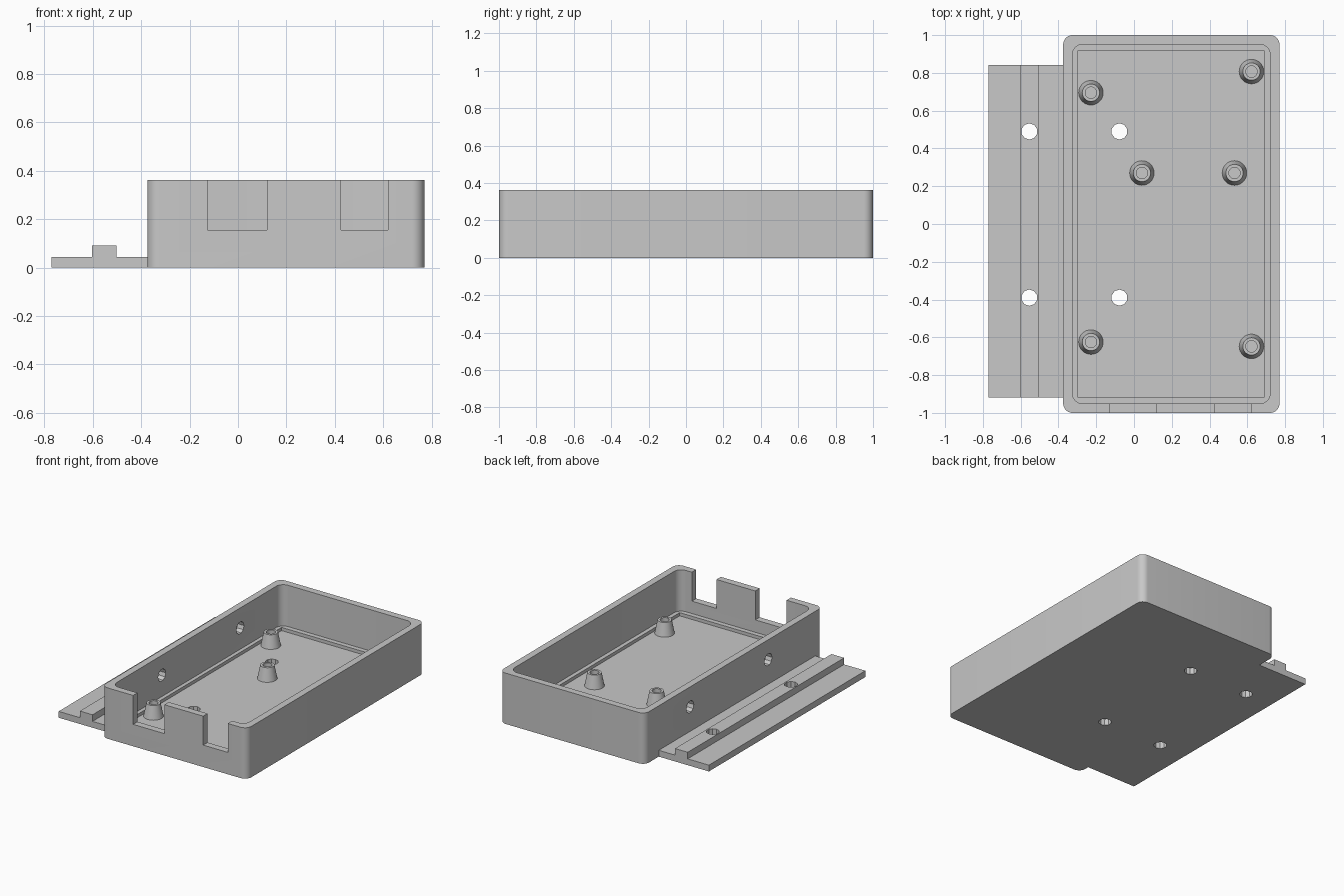
import bpy
import bmesh
import math
from mathutils import Matrix

if "Cube" in bpy.data.objects:
    bpy.data.objects.remove(bpy.data.objects["Cube"], do_unlink=True)

# Single flat grey plastic
grey = bpy.data.materials.new("plain grey")
grey.use_nodes = True
colour = (0.58, 0.58, 0.58, 1)
grey.diffuse_color = colour
grey.node_tree.nodes["Principled BSDF"].inputs["Base Color"].default_value = colour


def make(name, bm):
    bmesh.ops.recalc_face_normals(bm, faces=bm.faces)
    mesh = bpy.data.meshes.new(name)
    bm.to_mesh(mesh)
    bm.free()
    mesh.materials.append(grey)
    obj = bpy.data.objects.new(name, mesh)
    bpy.context.collection.objects.link(obj)
    return obj


def prism(name, points, shift):
    """Extrude a closed outline of 3D points along a vector."""
    bm = bmesh.new()
    face = bm.faces.new([bm.verts.new(p) for p in points])
    new = bmesh.ops.extrude_face_region(bm, geom=[face])["geom"]
    bmesh.ops.translate(bm, vec=shift, verts=[v for v in new if isinstance(v, bmesh.types.BMVert)])
    return make(name, bm)


def block(name, x0, x1, y0, y1, z0, z1, radius=0, steps=8):
    """Box with optional rounded upright corners."""
    points = []
    corners = [(x1, y1, -1, -1), (x0, y1, 1, -1), (x0, y0, 1, 1), (x1, y0, -1, 1)]
    for i, (x, y, sx, sy) in enumerate(corners):
        for k in range(steps + 1 if radius else 1):
            a = math.pi / 2 * (i + k / steps)
            points.append((x + radius * (sx + math.cos(a)),
                           y + radius * (sy + math.sin(a)), z0))
    return prism(name, points, (0, 0, z1 - z0))


def rod(name, centre, length, axis="Z", radius=0.043):
    bm = bmesh.new()
    turn = Matrix.Rotation(math.pi / 2, 4, "Y") if axis == "X" else Matrix()
    bmesh.ops.create_cone(bm, cap_ends=True, segments=10, radius1=radius, radius2=radius,
                          depth=length, matrix=Matrix.Translation(centre) @ turn)
    return make(name, bm)


def cut(target, cutter):
    cutter.hide_render = True
    mod = target.modifiers.new("cut", "BOOLEAN")
    mod.operation = "DIFFERENCE"
    mod.solver = "EXACT"
    mod.object = cutter
    bpy.context.view_layer.objects.active = target
    bpy.ops.object.modifier_apply(modifier=mod.name)
    bpy.data.objects.remove(cutter, do_unlink=True)


def smooth(obj):
    bpy.ops.object.select_all(action="DESELECT")
    obj.select_set(True)
    bpy.context.view_layer.objects.active = obj
    bpy.ops.object.shade_smooth_by_angle(angle=math.radians(28))


LEFT, RIGHT, WALL = -0.375, 0.77, 0.049
FLOOR, LEDGE, TOP = 0.045, 0.068, 0.362
HOLE_Y = (0.49, -0.39)

# Open tray: rounded shell, cavity, and shallow square recess inside a ledge
tray = block("tray", LEFT, RIGHT, -1, 1, 0, TOP, 0.05)
cut(tray, block("cavity", LEFT + WALL, RIGHT - WALL, -1 + WALL, 1 - WALL, LEDGE, 0.5, 0.055))
cut(tray, block("recess", -0.299, 0.692, -0.917, 0.917, FLOOR, 0.2))

# Connector notches in the front wall
for x0, x1 in ((-0.126, 0.12), (0.426, 0.62)):
    cut(tray, block("notch", x0, x1, -1.1, -0.93, 0.156, 0.5))

# Mounting rail along the right-hand side, a stepped profile
outline = [(-0.77, 0), (LEFT, 0), (LEFT, 0.045), (-0.503, 0.045),
           (-0.503, 0.092), (-0.603, 0.092), (-0.603, 0.045), (-0.77, 0.045)]
rail = prism("mounting_rail", [(x, -0.918, z) for x, z in outline], (0, 1.76, 0))

# Screw holes through floor, rail and side wall
for y in HOLE_Y:
    cut(tray, rod("floor_hole", (-0.077, y, 0), 0.4))
    cut(rail, rod("rail_hole", (-0.554, y, 0), 0.4))
    cut(tray, rod("wall_hole", (LEFT, y, 0.22), 0.2, "X"))

smooth(tray)
smooth(rail)

# Tapered hollow standoffs, turned from a profile and sunk slightly into the floor
BASE = FLOOR - 0.005
profile = [(0.066, BASE), (0.046, 0.14), (0.03, 0.14), (0.03, BASE)]
spots = [(-0.228, 0.695), (0.622, 0.807), (0.042, 0.27), (0.532, 0.27),
         (-0.228, -0.625), (0.622, -0.648)]
for i, (x, y) in enumerate(spots):
    bm = bmesh.new()
    verts = [bm.verts.new((r, 0, z)) for r, z in profile]
    edges = [bm.edges.new(pair) for pair in zip(verts, verts[1:] + verts[:1])]
    bmesh.ops.spin(bm, geom=verts + edges, cent=(0, 0, 0), axis=(0, 0, 1),
                   angle=2 * math.pi, steps=32)
    bmesh.ops.remove_doubles(bm, verts=bm.verts, dist=0.0005)
    post = make(f"standoff_{i + 1}", bm)
    post.location = (x, y, 0)
    smooth(post)
